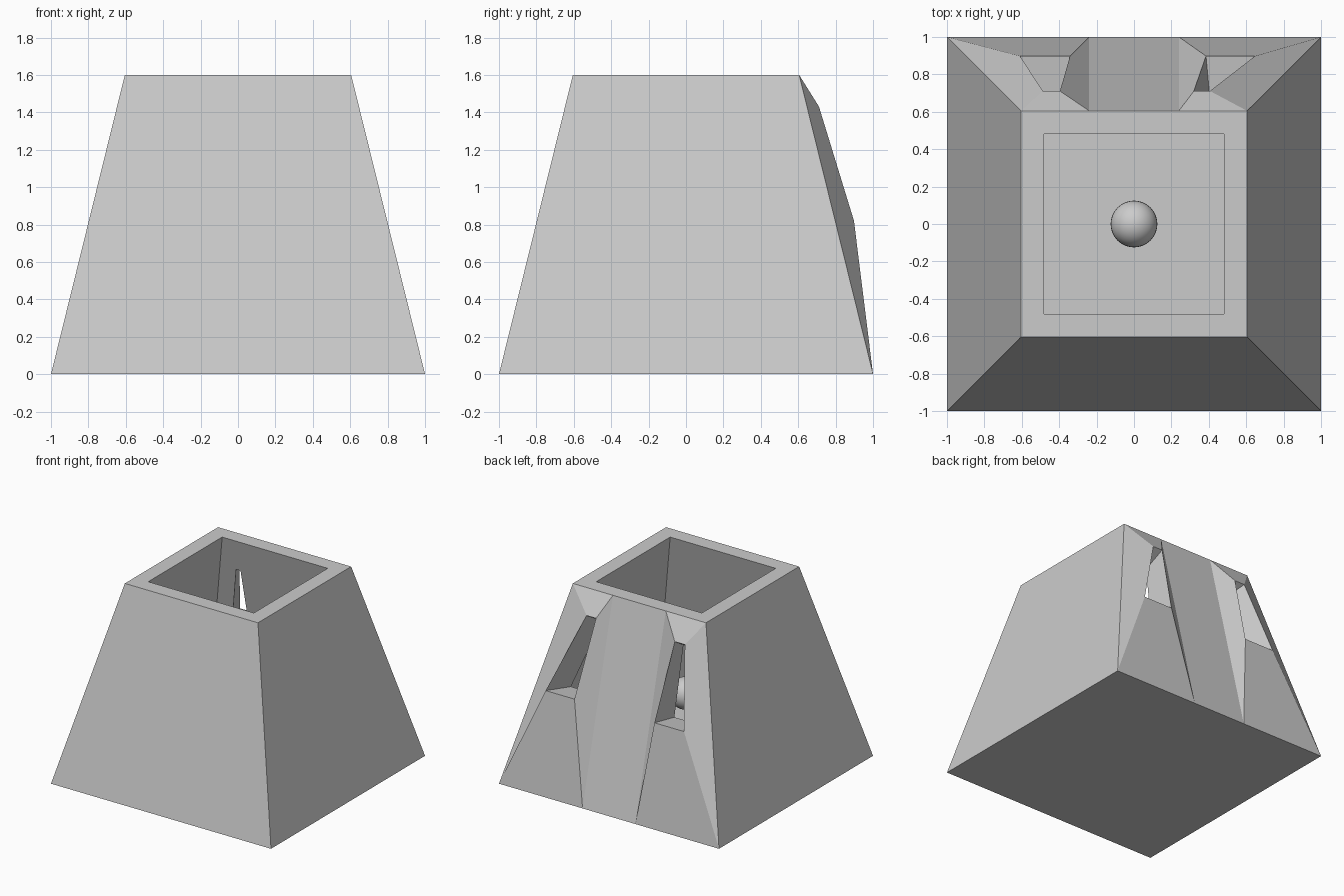
import bpy, bmesh

if "Cube" in bpy.data.objects:
    bpy.data.objects.remove(bpy.data.objects["Cube"])

H, FLOOR = 1.6, 0.12        # rim height, inner floor height
OUT = (1.0, 0.605)          # outer half widths: base, rim
INN = (0.845, 0.48)         # inner half widths: floor, rim
STRIP = 0.24                # half width of the strip between the windows

bm = bmesh.new()


def face(*pts):
    return bm.faces.new([bm.verts.new(p) for p in pts])


def square(h, z):
    return [(-h, h, z), (-h, -h, z), (h, -h, z), (h, h, z)]


def frame(outer, inner):
    """Bridge two four-point loops with quads."""
    for i in range(4):
        j = (i + 1) % 4
        face(outer[i], outer[j], inner[j], inner[i])


def window_loop(xs, lo, hi):
    """Corners bottom-left, bottom-right, top-right, top-left; lo/hi = (y, z)."""
    bl, br, tr, tl = xs
    return [(bl, *lo), (br, *lo), (tr, *hi), (tl, *hi)]


# plain walls: left, front and right, outside and inside
for (hb, ht), z0 in ((OUT, 0), (INN, FLOOR)):
    base, top = square(hb, z0), square(ht, H)
    for i in range(3):
        face(base[i], base[i + 1], top[i + 1], top[i])
    # back wall strip between the windows
    face((-STRIP, hb, z0), (STRIP, hb, z0), (STRIP, ht, H), (-STRIP, ht, H))
    face(*base)  # underside / inner floor

# rim; its back edges carry the strip corners
o, n = square(OUT[1], H), square(INN[1], H)
for i in range(3):
    face(o[i], o[i + 1], n[i + 1], n[i])
xo = [-OUT[1], -STRIP, STRIP, OUT[1]]
xi = [-INN[1], -STRIP, STRIP, INN[1]]
for i in range(3):
    face((xo[i], OUT[1], H), (xo[i + 1], OUT[1], H),
         (xi[i + 1], INN[1], H), (xi[i], INN[1], H))

# two slanted windows through the back wall, outer surround bulging outwards
windows = (
    (-1, (-0.61, -0.342, -0.396, -0.487), (-0.53, -0.37, -0.36, -0.40)),
    (1, (0.385, 0.647, 0.406, 0.32), (0.405, 0.57, 0.38, 0.34)),
)
for s, xs_out, xs_in in windows:
    wo = window_loop(xs_out, (0.898, 0.82), (0.711, 1.43))
    wi = window_loop(xs_in, (0.68, 0.79), (0.547, 1.33))
    for (hb, ht), z0, w in ((OUT, 0, wo), (INN, FLOOR, wi)):
        b = sorted((s * hb, s * STRIP))
        t = sorted((s * ht, s * STRIP))
        frame([(b[0], hb, z0), (b[1], hb, z0), (t[1], ht, H), (t[0], ht, H)], w)
    frame(wo, wi)

bmesh.ops.remove_doubles(bm, verts=bm.verts, dist=1e-4)
bmesh.ops.recalc_face_normals(bm, faces=bm.faces)
# the inner floor must look up and the underside down
for f in bm.faces:
    f.smooth = False
    if len(f.verts) == 4 and abs(f.normal.z) > 0.99:
        z = f.calc_center_median().z
        if (f.normal.z > 0) != (z > 0.01):
            f.normal_flip()

mesh = bpy.data.meshes.new("tapered_shell")
bm.to_mesh(mesh)
bm.free()
shell = bpy.data.objects.new("tapered_shell", mesh)
bpy.context.collection.objects.link(shell)

# ball floating in the middle
bpy.ops.mesh.primitive_uv_sphere_add(segments=32, ring_count=16, radius=0.125,
                                     location=(0, 0, 0.63))
ball = bpy.context.object
ball.name = "inner_ball"
bpy.ops.object.shade_smooth()
